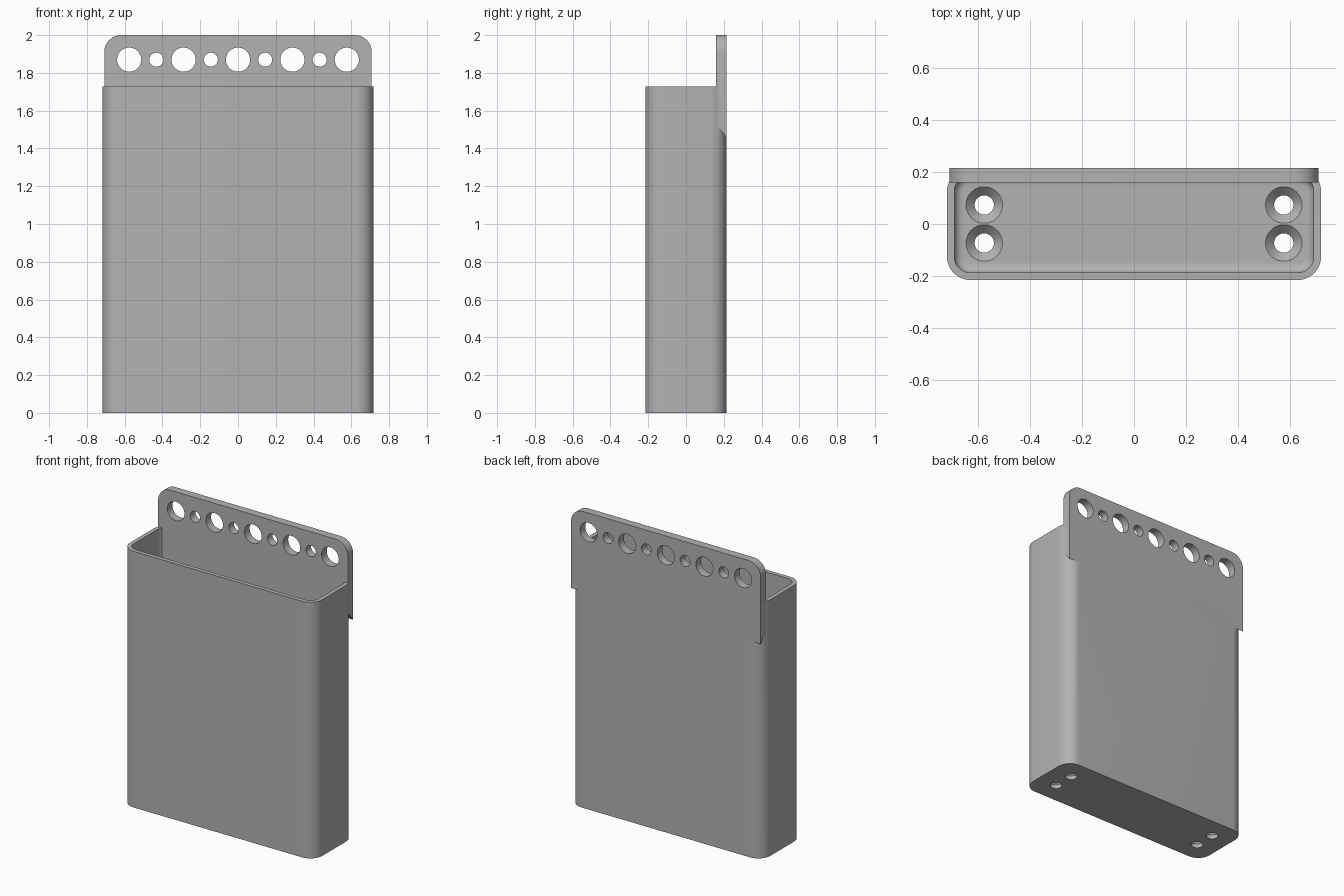
import bpy
import bmesh
from math import sin, cos, pi, radians

if "Cube" in bpy.data.objects:
    bpy.data.objects.remove(bpy.data.objects["Cube"])

HX, HY, WALL, RADIUS = 0.718, 0.215, 0.028, 0.09
BODY_TOP, FLOOR, FILLET = 1.728, 0.06, 0.035
PLATE_X, PLATE_FRONT, HOLE_Z = 0.708, 0.16, 1.87

grey = bpy.data.materials.new("plain grey")
grey.use_nodes = True
grey.diffuse_color = (0.45, 0.45, 0.45, 1)
grey.node_tree.nodes["Principled BSDF"].inputs["Base Color"].default_value = (0.45, 0.45, 0.45, 1)


def loft(name, rings):
    """Closed solid through a list of matching rings of points."""
    bm = bmesh.new()
    loops = [[bm.verts.new(p) for p in ring] for ring in rings]
    n = len(loops[0])
    for a, b in zip(loops, loops[1:]):
        for i in range(n):
            j = (i + 1) % n
            bm.faces.new((a[i], a[j], b[j], b[i]))
    bm.faces.new(loops[0][::-1])
    bm.faces.new(loops[-1])
    bmesh.ops.recalc_face_normals(bm, faces=bm.faces)
    mesh = bpy.data.meshes.new(name)
    bm.to_mesh(mesh)
    bm.free()
    mesh.materials.append(grey)
    obj = bpy.data.objects.new(name, mesh)
    bpy.context.collection.objects.link(obj)
    return obj


def rounded(hx, hy, r, z, steps=12):
    """Rounded rectangle ring at height z."""
    ring = []
    for quarter, (sx, sy) in enumerate(((1, 1), (-1, 1), (-1, -1), (1, -1))):
        for i in range(steps + 1):
            a = (quarter + i / steps) * pi / 2
            ring.append((sx * (hx - r) + r * cos(a), sy * (hy - r) + r * sin(a), z))
    return ring


def circle(x, y, r, z, n=40):
    return [(x + r * cos(2 * pi * i / n), y + r * sin(2 * pi * i / n), z) for i in range(n)]


def combine(target, tool, operation):
    mod = target.modifiers.new(tool.name, "BOOLEAN")
    mod.operation = operation
    mod.solver = "EXACT"
    mod.object = tool
    bpy.context.view_layer.objects.active = target
    bpy.ops.object.modifier_apply(modifier=mod.name)
    bpy.data.objects.remove(tool)


# Rounded container with a filleted cavity
body = loft("container", [rounded(HX, HY, RADIUS, z) for z in (0, BODY_TOP)])
rings = []
for i in range(7):
    a = i / 6 * pi / 2
    inset = FILLET * (1 - sin(a))
    rings.append(rounded(HX - WALL - inset, HY - WALL - inset,
                         RADIUS - WALL - inset, FLOOR + FILLET * (1 - cos(a))))
rings.append(rounded(HX - WALL, HY - WALL, RADIUS - WALL, BODY_TOP + 0.2))
combine(body, loft("cavity", rings), "DIFFERENCE")

# Hanging plate: rounded top corners, bottom sloping down to the back
outline = [(-PLATE_X, None), (PLATE_X, None)]
for side in (1, -1):
    for i in range(13):
        a = i / 12 * pi / 2 + (0 if side == 1 else pi / 2)
        outline.append((side * (PLATE_X - RADIUS) + RADIUS * cos(a), 2 - RADIUS + RADIUS * sin(a)))
plate = loft("hanging_plate", [[(x, y, low if z is None else z) for x, z in outline]
                               for y, low in ((PLATE_FRONT, 1.525), (HY, 1.46))])
combine(body, plate, "UNION")

# Alternating large and small hanging holes
for i in range(-4, 5):
    r = 0.064 if i % 2 == 0 else 0.037
    ring = circle(i * 0.144, HOLE_Z, r, 0)
    hole = loft("hanging_hole", [[(x, y, z) for x, z, _ in ring] for y in (0.1, 0.3)])
    combine(body, hole, "DIFFERENCE")

# Countersunk holes through the floor
for x in (-0.575, 0.575):
    for y in (-0.073, 0.073):
        profile = ((0.037, -0.05), (0.037, FLOOR - 0.033), (0.07, FLOOR), (0.07, FLOOR + 0.03))
        hole = loft("floor_hole", [circle(x, y, r, z) for r, z in profile])
        combine(body, hole, "DIFFERENCE")

# Smooth curves, sharp edges
bpy.ops.object.select_all(action="DESELECT")
body.select_set(True)
bpy.context.view_layer.objects.active = body
bpy.ops.object.shade_smooth_by_angle(angle=radians(30))
